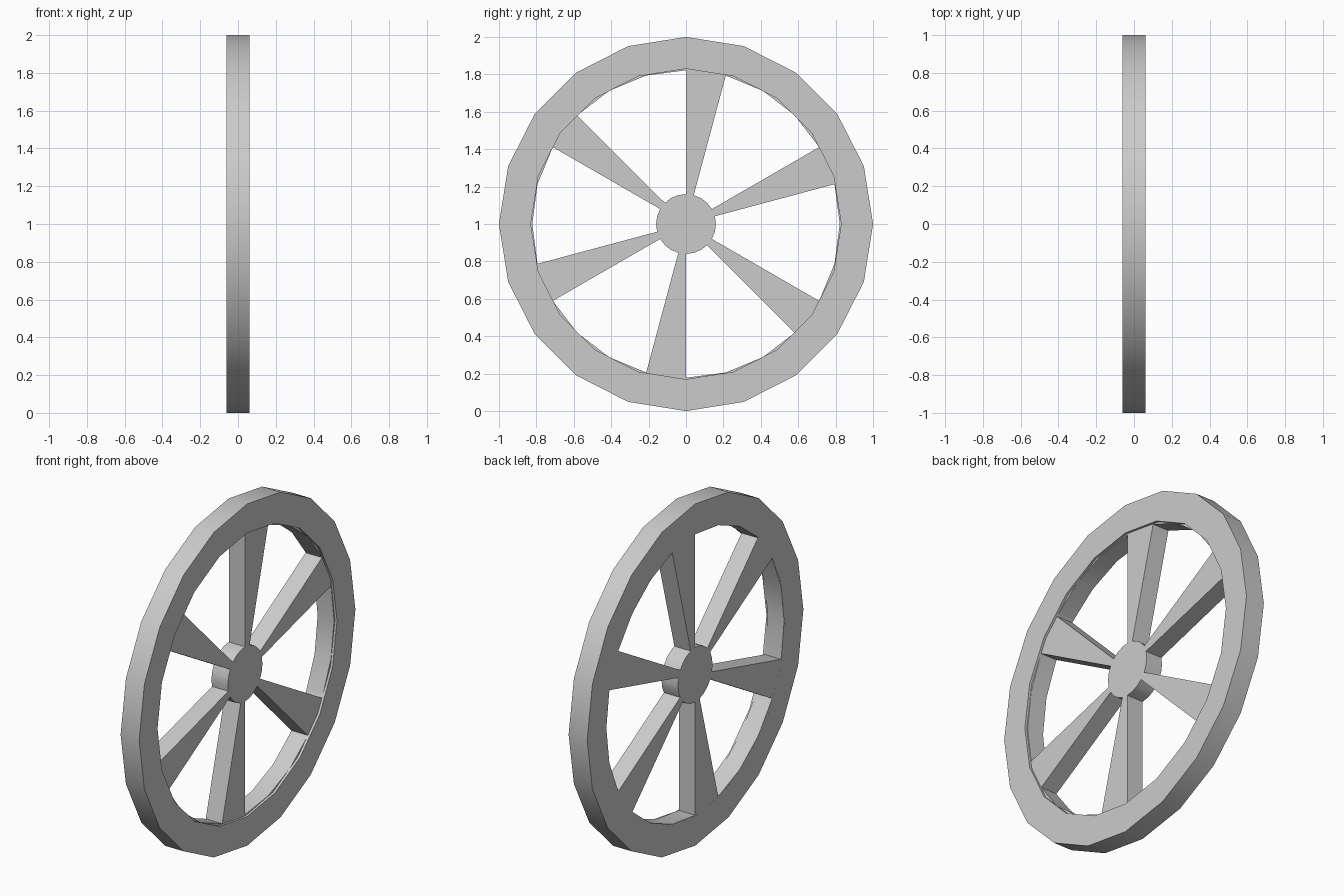
import bpy, bmesh
from math import sin, cos, tau

if "Cube" in bpy.data.objects:
    bpy.data.objects.remove(bpy.data.objects["Cube"])

CENTRE_Z = 1.0


def loop(bm, n, r, x):
    """Ring of vertices in the wheel plane, clockwise from the top."""
    return [bm.verts.new((x, r * sin(tau * i / n), CENTRE_Z + r * cos(tau * i / n)))
            for i in range(n)]


def band(bm, inner, outer, i):
    j = (i + 1) % len(inner)
    bm.faces.new((inner[i], inner[j], outer[j], outer[i]))


def finish(bm, name, depth):
    """Extrude the flat profile along x and make the object."""
    res = bmesh.ops.extrude_face_region(bm, geom=bm.faces[:], use_keep_orig=True)
    moved = [g for g in res["geom"] if isinstance(g, bmesh.types.BMVert)]
    bmesh.ops.translate(bm, verts=moved, vec=(depth, 0, 0))
    bmesh.ops.recalc_face_normals(bm, faces=bm.faces[:])
    mesh = bpy.data.meshes.new(name)
    bm.to_mesh(mesh)
    bm.free()
    ob = bpy.data.objects.new(name, mesh)
    bpy.context.collection.objects.link(ob)
    bpy.ops.object.select_all(action='DESELECT')
    ob.select_set(True)
    bpy.context.view_layer.objects.active = ob
    bpy.ops.object.shade_smooth_by_angle(angle=0.52)
    return ob


# Outer rim, 20 sides
bm = bmesh.new()
inner, outer = loop(bm, 20, 0.83, -0.06), loop(bm, 20, 1.0, -0.06)
for i in range(20):
    band(bm, inner, outer, i)
finish(bm, "rim", 0.12)

# Hub, six wedge spokes and the thin ring seated in the rim, on a 24-part circle
bm = bmesh.new()
hub = loop(bm, 24, 0.16, -0.0598)
ring_in = loop(bm, 24, 0.822, -0.0598)
ring_out = loop(bm, 24, 0.85, -0.0598)
bm.faces.new(hub)
for i in range(24):
    band(bm, ring_in, ring_out, i)
    if i % 4 == 0:
        band(bm, hub, ring_in, i)
finish(bm, "hub_and_spokes", 0.106)
